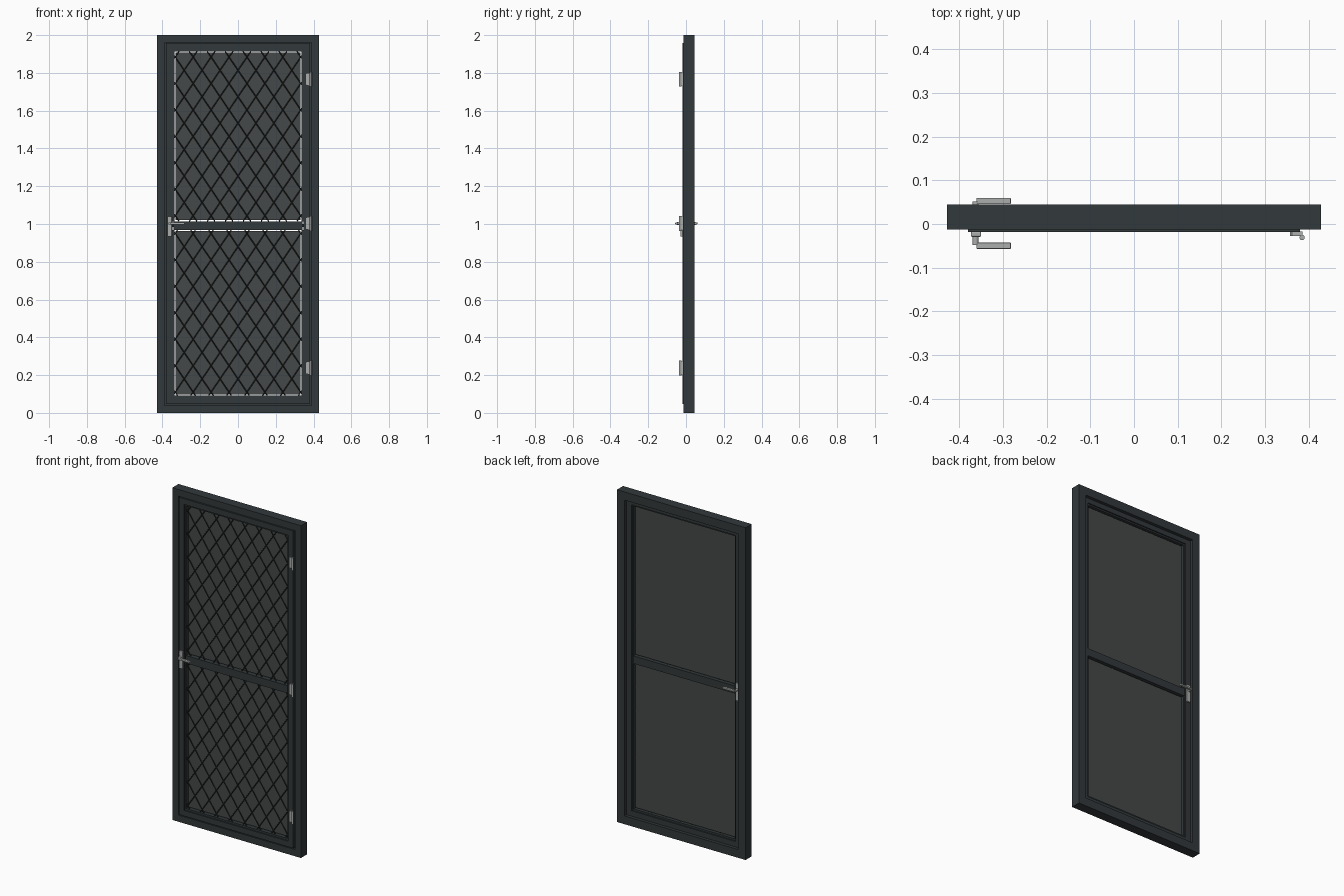
import bpy, bmesh, math
from mathutils import Vector, Matrix

if "Cube" in bpy.data.objects:
    bpy.data.objects.remove(bpy.data.objects["Cube"])


def material(name, rgb):
    m = bpy.data.materials.new(name)
    m.diffuse_color = (*rgb, 1)
    m.use_nodes = True
    m.node_tree.nodes["Principled BSDF"].inputs["Base Color"].default_value = m.diffuse_color
    return m


DARK = material("dark_metal", (0.032, 0.04, 0.043))
WIRE = material("wire", (0.015, 0.018, 0.019))
SCREEN = material("screen", (0.06, 0.065, 0.065))
STEEL = material("steel", (0.4, 0.42, 0.41))


def finish(bm, name, mat, bevel=0, smooth=False):
    bmesh.ops.recalc_face_normals(bm, faces=bm.faces)
    me = bpy.data.meshes.new(name)
    bm.to_mesh(me)
    bm.free()
    ob = bpy.data.objects.new(name, me)
    bpy.context.collection.objects.link(ob)
    me.materials.append(mat)
    if bevel:
        mod = ob.modifiers.new("bevel", 'BEVEL')
        mod.width, mod.segments = bevel, 2
    if smooth:
        bpy.ops.object.select_all(action='DESELECT')
        ob.select_set(True)
        bpy.context.view_layer.objects.active = ob
        bpy.ops.object.shade_smooth_by_angle(angle=math.radians(35))
    return ob


def box(name, x, y, z, mat, bevel=0):
    bm = bmesh.new()
    bmesh.ops.create_cube(bm, size=1)
    for v in bm.verts:
        v.co = [(a + b) / 2 + c * (b - a) for (a, b), c in zip((x, y, z), v.co)]
    return finish(bm, name, mat, bevel)


def ring(name, half, z0, z1, profile, mat):
    """Mitred rectangular frame; profile = (inset from outer edge, y)."""
    bm = bmesh.new()
    loops = [[bm.verts.new((sx * (half - d), y, z0 + d if sz < 0 else z1 - d))
              for d, y in profile]
             for sx, sz in ((-1, -1), (1, -1), (1, 1), (-1, 1))]
    n = len(profile)
    for i in range(4):
        a, b = loops[i], loops[(i + 1) % 4]
        for j in range(n):
            k = (j + 1) % n
            bm.faces.new((a[j], a[k], b[k], b[j]))
    return finish(bm, name, mat)


def rod(bm, a, b, r, sides):
    a, b = Vector(a), Vector(b)
    d = b - a
    mat = Matrix.Translation((a + b) / 2) @ d.to_track_quat('Z', 'Y').to_matrix().to_4x4()
    bmesh.ops.create_cone(bm, cap_ends=True, segments=sides, radius1=r, radius2=r,
                          depth=d.length, matrix=mat)


def lattice(name, half, z0, z1, w, h):
    """Diamond wire grille clipped to a rectangle."""
    bm = bmesh.new()
    slope, zc = h / w, (z0 + z1) / 2
    for s, y in ((1, -0.001), (-1, -0.003)):
        for i in range(-20, 21):
            c = zc + (i + 0.5) * h
            xs = sorted(((z0 - c) / (s * slope), (z1 - c) / (s * slope)))
            xa, xb = max(-half, xs[0]), min(half, xs[1])
            if xb - xa > 0.008:
                rod(bm, (xa, y, c + s * slope * xa), (xb, y, c + s * slope * xb), 0.003, 6)
    return finish(bm, name, WIRE)


# Fixed outer frame with a rear door stop
ring("door_frame", 0.428, 0, 2,
     [(0, -0.013), (0.04, -0.013), (0.04, 0.026), (0.05, 0.026), (0.05, 0.045), (0, 0.045)], DARK)

# Swinging leaf and middle rail
ring("door_leaf", 0.38, 0.047, 1.957,
     [(0, -0.018), (0.034, -0.018), (0.034, 0.023), (0, 0.023)], DARK)
box("middle_rail", (-0.341, 0.341), (-0.014, 0.019), (0.968, 1.014), DARK)
for s in (-1, 1):
    box("rail_tenon", sorted((s * 0.335, s * 0.35)), (-0.004, 0.008), (0.985, 1.0), DARK)

# Screens, their beads and the diamond grilles
for tag, z0, z1, b0, b1 in (("upper", 1.020, 1.909, 1.014, 1.925),
                            ("lower", 0.098, 0.962, 0.079, 0.968)):
    box(tag + "_screen", (-0.332, 0.332), (0.003, 0.006), (z0, z1), SCREEN)
    for s in (-1, 1):
        box(tag + "_side_bead", sorted((s * 0.337, s * 0.347)), (-0.011, 0.016), (b0, b1), DARK)
    e = (1.914, 1.924) if tag == "upper" else (0.08, 0.092)
    box(tag + "_end_bead", (-0.337, 0.337), (-0.011, 0.016), e, DARK)
    lattice(tag + "_grille", 0.338, b0 if tag == "upper" else 0.092,
            1.914 if tag == "upper" else b1, 0.095, 0.14)

# Hinges
for z in (0.238, 1.003, 1.766):
    bm = bmesh.new()
    outline = [(0.386, -0.036), (0.386, 0.036), (0.362, 0.032),
               (0.357, 0.027), (0.357, -0.027), (0.362, -0.032)]
    front = [bm.verts.new((x, -0.027, z + dz)) for x, dz in outline]
    f = bm.faces.new(front)
    ext = bmesh.ops.extrude_face_region(bm, geom=[f])
    bmesh.ops.translate(bm, vec=(0, 0.01, 0),
                        verts=[v for v in ext["geom"] if isinstance(v, bmesh.types.BMVert)])
    finish(bm, "hinge_plate", STEEL)
    bm = bmesh.new()
    rod(bm, (0.385, -0.031, z - 0.039), (0.385, -0.031, z + 0.039), 0.006, 16)
    finish(bm, "hinge_knuckle", STEEL, smooth=True)

# Lever handles, mirrored about the leaf centre plane
for tag, s in (("front", -1), ("back", 1)):
    def yy(a, b):
        return sorted((0.0015 + s * a, 0.0015 + s * b))
    box(tag + "_handle_plate", (-0.374, -0.350), yy(0.019, 0.031), (0.934, 1.04), STEEL, 0.003)
    bm = bmesh.new()
    rod(bm, (-0.363, 0.0015 + s * 0.03, 1.003), (-0.363, 0.0015 + s * 0.05, 1.003), 0.007, 16)
    finish(bm, tag + "_handle_spindle", STEEL, smooth=True)
    box(tag + "_lever", (-0.361, -0.282), yy(0.044, 0.0585), (0.998, 1.008), STEEL, 0.002)
